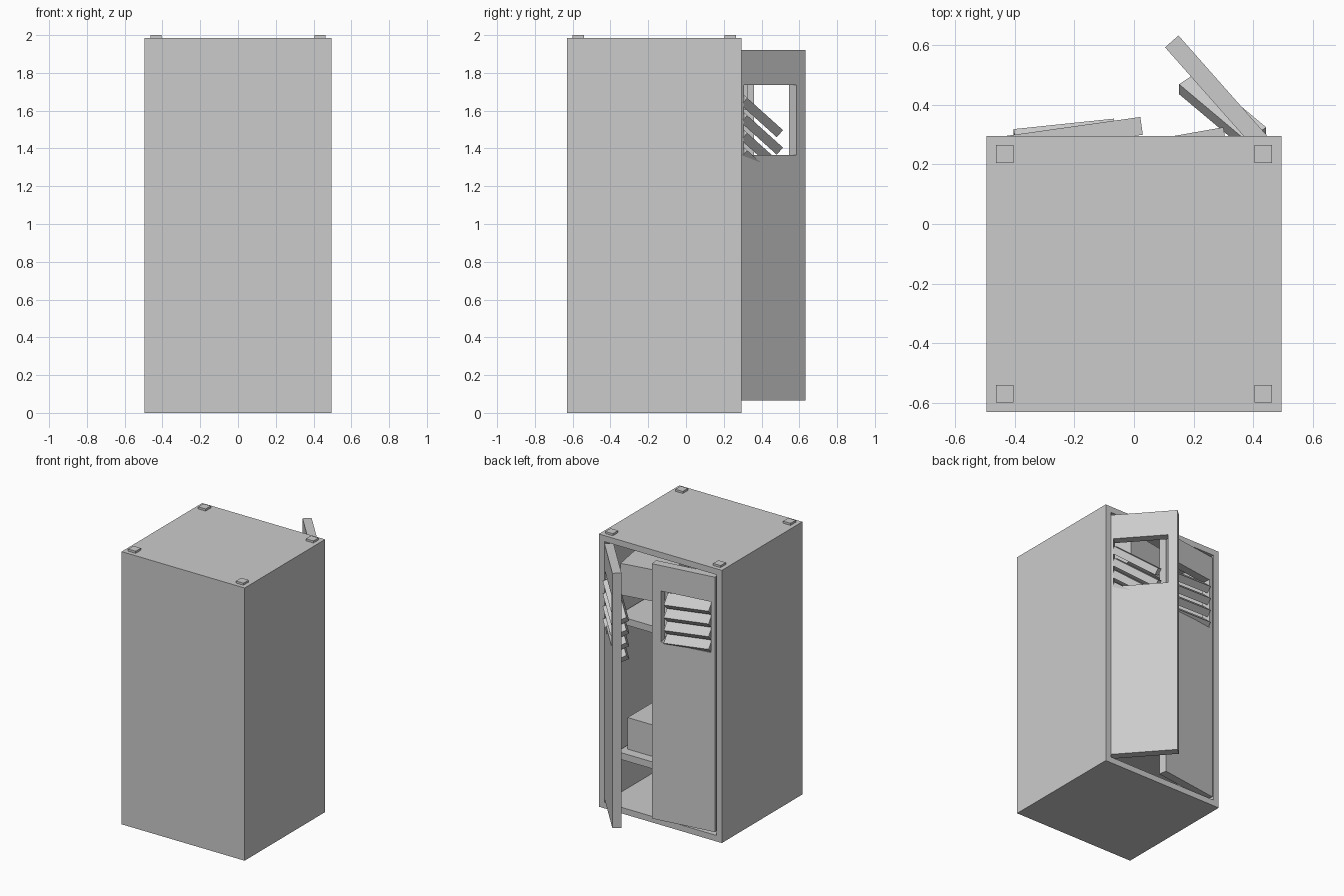
import bpy, bmesh, math
from mathutils import Matrix, Vector

if "Cube" in bpy.data.objects:
    bpy.data.objects.remove(bpy.data.objects["Cube"])

grey = bpy.data.materials.new("light_grey")
grey.diffuse_color = (0.6, 0.6, 0.6, 1)
grey.use_nodes = True
grey.node_tree.nodes["Principled BSDF"].inputs["Base Color"].default_value = grey.diffuse_color


def finish(name, bm, matrix=Matrix()):
    bmesh.ops.recalc_face_normals(bm, faces=bm.faces)
    mesh = bpy.data.meshes.new(name)
    bm.to_mesh(mesh)
    bm.free()
    mesh.materials.append(grey)
    obj = bpy.data.objects.new(name, mesh)
    obj.matrix_world = matrix
    bpy.context.collection.objects.link(obj)
    return obj


def box_bm(center, size):
    bm = bmesh.new()
    bmesh.ops.create_cube(bm, size=1, matrix=Matrix.Translation(center) @ Matrix.Diagonal((*size, 1)))
    return bm


def box(name, center, size, matrix=Matrix()):
    return finish(name, box_bm(center, size), matrix)


# Cabinet shell, hollowed from its open +y side
bm = box_bm((0, -0.168, 0.9925), (0.99, 0.926, 1.985))
bm.normal_update()
opening = max(bm.faces, key=lambda f: f.normal.y)
bmesh.ops.inset_region(bm, faces=[opening], thickness=0.062)
inner = bmesh.ops.extrude_discrete_faces(bm, faces=[opening])["faces"]
bmesh.ops.translate(bm, verts=inner[0].verts, vec=(0, -0.864, 0))
finish("cabinet_shell", bm)

# Small pads on top
for sx in (-1, 1):
    for y in (-0.57, 0.235):
        box("top_pad", (sx * 0.434, y, 1.9915), (0.06, 0.06, 0.017))

# Shelves and stored boxes
for z in (0.345, 1.335):
    box("shelf", (0, -0.2, z), (0.87, 0.74, 0.05))
box("lower_box", (0.2, -0.08, 0.485), (0.4, 0.36, 0.23))
box("upper_box", (-0.18, -0.15, 0), (0.36, 0.3, 0.23),
    Matrix.Translation((0.30, 0.325, 1.72)) @ Matrix.Rotation(math.radians(10), 4, "Z"))


# Doors with a louvred window, swung about their hinges
def door(name, side, degrees):
    pivot = Matrix.Translation((side * 0.435, 0.265, 0))
    turn = Matrix.Rotation(math.radians(-side * degrees), 4, "Z")
    bm = bmesh.new()
    xs = [-side * s for s in (0, 0.03, 0.40, 0.465)]
    zs = (0.065, 1.365, 1.735, 1.92)
    grid = [[bm.verts.new((x, -0.03, z)) for z in zs] for x in xs]
    for i in range(3):
        for j in range(3):
            if (i, j) != (1, 1):
                bm.faces.new((grid[i][j], grid[i + 1][j], grid[i + 1][j + 1], grid[i][j + 1]))
    new = bmesh.ops.extrude_face_region(bm, geom=bm.faces[:], use_keep_orig=True)["geom"]
    bmesh.ops.translate(bm, verts=[g for g in new if isinstance(g, bmesh.types.BMVert)], vec=(0, 0.06, 0))
    finish(name, bm, pivot @ turn)
    tilt = Matrix.Rotation(math.radians(-42), 4, "X")
    for i in range(4):
        lift = Matrix.Translation((0, 0, 1.687 - 0.0925 * i))
        box(name + "_slat", (-side * 0.207, 0, 0), (0.34, 0.09, 0.05), pivot @ lift @ tilt @ turn)


door("right_door", 1, 48.5)
door("left_door", -1, 8)
